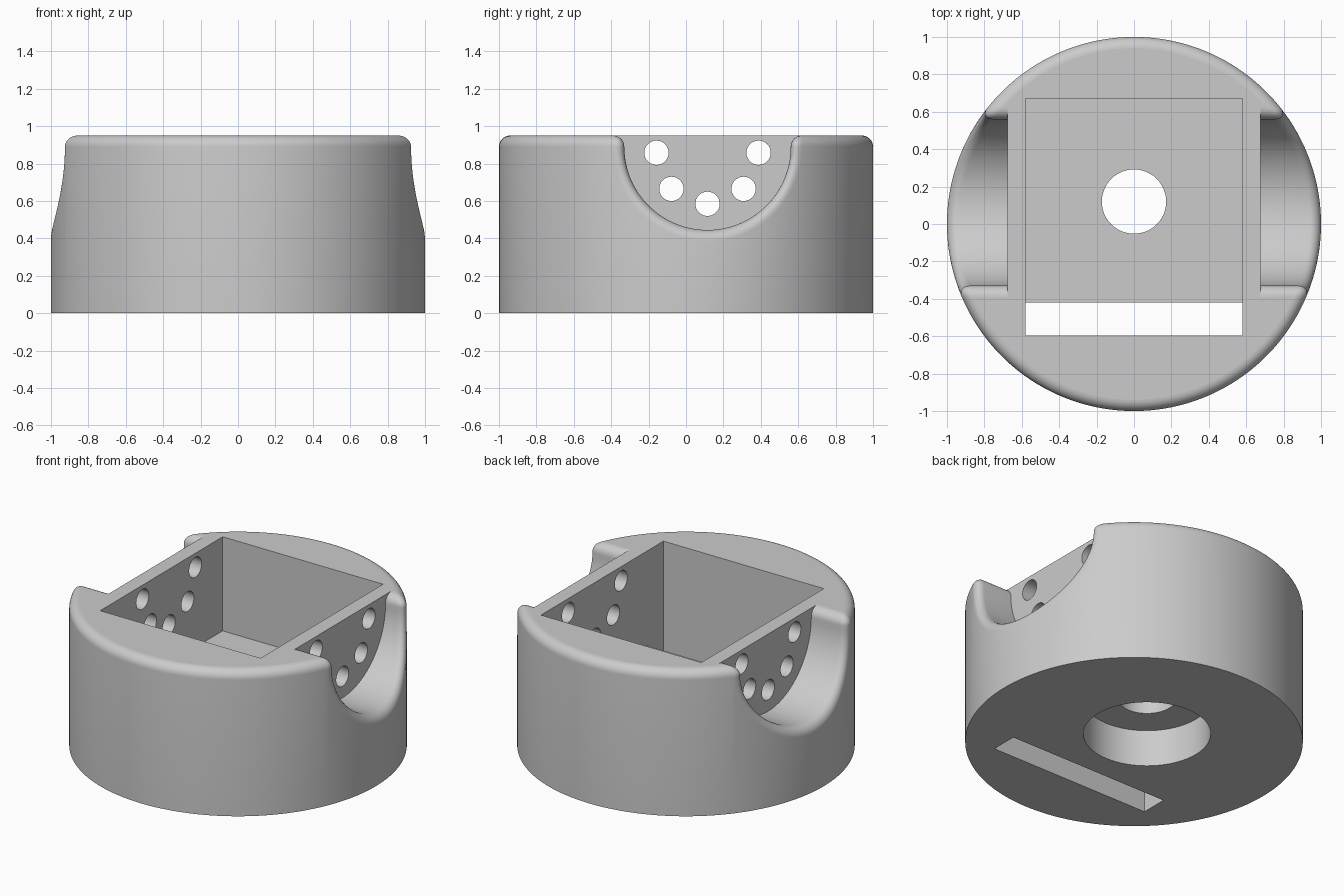
import bpy, bmesh, math
from mathutils import Matrix

if "Cube" in bpy.data.objects:
    bpy.data.objects.remove(bpy.data.objects["Cube"])

H, R = 0.95, 1.0            # body height and radius
FIL = 0.06                  # rim fillet radius
CY, CZ, CR = 0.115, 0.89, 0.445   # side scoop centre and radius
WALL_X = 0.675              # outer face of the pocket walls
STEPS = 8                   # fillet steps
ARC = 56                    # segments in the front and back arcs

grey = bpy.data.materials.new("grey plastic")
grey.diffuse_color = (0.6, 0.6, 0.6, 1)
grey.use_nodes = True
grey.node_tree.nodes["Principled BSDF"].inputs["Base Color"].default_value = grey.diffuse_color


def scoop_profile(b):
    """(y, z) points of the scoop edge, pushed into the body by b."""
    q, pts = FIL - b, []
    for i in range(9):
        a = math.pi / 2 * (1 - i / 8)
        pts.append((CY - CR - FIL + q * math.cos(a), CZ + q * math.sin(a)))
    for i in range(1, 48):
        a = math.pi * (1 + i / 48)
        pts.append((CY + (CR + b) * math.cos(a), CZ + (CR + b) * math.sin(a)))
    for i in range(9):
        a = math.pi - math.pi / 2 * i / 8
        pts.append((CY + CR + FIL + q * math.cos(a), CZ + q * math.sin(a)))
    return pts


def rim_loop(rho, b):
    """Closed rim loop on a cylinder of radius rho, sunk by b."""
    prof = scoop_profile(b)
    right = [(math.sqrt(rho * rho - y * y), y, z) for y, z in prof]
    a0 = math.asin(prof[-1][0] / rho)
    a1 = math.asin(prof[0][0] / rho)

    def arc(s, e):
        return [(rho * math.cos(s + (e - s) * i / ARC), rho * math.sin(s + (e - s) * i / ARC), H - b)
                for i in range(1, ARC)]
    left = [(-x, y, z) for x, y, z in reversed(right)]
    return right + arc(a0, math.pi - a0) + left + arc(-math.pi - a1, a1)


# Body: side wall, rolled rim, scoops and flat faces
bm = bmesh.new()
coords = [[(x, y, 0) for x, y, z in rim_loop(R, FIL)]]
for k in range(STEPS + 1):
    t = math.pi / 2 * k / STEPS
    coords.append(rim_loop(R - FIL * (1 - math.cos(t)), FIL * (1 - math.sin(t))))
loops = [[bm.verts.new(c) for c in loop] for loop in coords]
n = len(loops[0])
for lo, hi in zip(loops, loops[1:]):
    for i in range(n):
        j = (i + 1) % n
        bm.faces.new((lo[i], lo[j], hi[j], hi[i]))
bm.faces.new(loops[0])
rim, m = loops[-1], len(scoop_profile(0))
inner = []
for outer, x in ((rim[:m], WALL_X), (rim[m + ARC - 1:2 * m + ARC - 1], -WALL_X)):
    row = [bm.verts.new((x, v.co.y, v.co.z)) for v in outer]
    for i in range(m - 1):
        bm.faces.new((outer[i], outer[i + 1], row[i + 1], row[i]))
    bm.faces.new(row)
    inner.append(row)
back = rim[m - 1:m + ARC]
front = rim[2 * m + ARC - 2:] + [rim[0]]
bm.faces.new([inner[0][-1]] + back + [inner[1][0], inner[1][-1]] + front + [inner[0][0]])
bmesh.ops.remove_doubles(bm, verts=bm.verts, dist=1e-5)
bmesh.ops.recalc_face_normals(bm, faces=bm.faces)
mesh = bpy.data.meshes.new("holder_body")
bm.to_mesh(mesh)
bm.free()
body = bpy.data.objects.new("holder_body", mesh)
bpy.context.collection.objects.link(body)
mesh.materials.append(grey)


def cut(name, build):
    """Subtract a helper solid from the body."""
    cm = bmesh.new()
    build(cm)
    me = bpy.data.meshes.new(name)
    cm.to_mesh(me)
    cm.free()
    me.materials.append(grey)
    ob = bpy.data.objects.new(name, me)
    bpy.context.collection.objects.link(ob)
    ob.hide_render = True
    bpy.context.view_layer.objects.active = body
    mod = body.modifiers.new(name, 'BOOLEAN')
    mod.operation, mod.solver, mod.object = 'DIFFERENCE', 'EXACT', ob
    bpy.ops.object.modifier_apply(modifier=name)
    bpy.data.objects.remove(ob)


def box(x0, x1, y0, y1, z0, z1):
    mat = Matrix.Translation(((x0 + x1) / 2, (y0 + y1) / 2, (z0 + z1) / 2)) @ \
        Matrix.Diagonal((x1 - x0, y1 - y0, z1 - z0, 1))
    return lambda b: bmesh.ops.create_cube(b, size=1, matrix=mat)


def rod(r, length, mat, seg):
    return lambda b: bmesh.ops.create_cone(b, cap_ends=True, segments=seg, radius1=r,
                                           radius2=r, depth=length, matrix=mat)


# Square pocket, cable slot, centre hole with counterbore
cut("pocket", box(-0.58, 0.58, -0.595, 0.67, 0.335, 1.2))
cut("slot", box(-0.58, 0.58, -0.595, -0.42, -0.2, 0.6))
cut("counterbore", rod(0.377, 0.48, Matrix.Translation((0, 0.12, 0)), 64))
cut("centre_hole", rod(0.172, 0.6, Matrix.Translation((0, 0.12, 0.3)), 48))

# Five vent holes through both pocket walls
for i in range(5):
    a = math.pi * (1 + i / 4)
    pos = Matrix.Translation((0, CY + 0.273 * math.cos(a), 0.858 + 0.273 * math.sin(a)))
    cut("vent", rod(0.065, 1.44, pos @ Matrix.Rotation(math.pi / 2, 4, 'Y'), 32))

# Smooth curved faces, keep the flat ones flat
bpy.ops.object.select_all(action='DESELECT')
body.select_set(True)
bpy.context.view_layer.objects.active = body
bpy.ops.object.shade_smooth_by_angle(angle=math.radians(30))
for p in body.data.polygons:
    if abs(p.normal.z) > 0.9999 or abs(p.normal.x) > 0.9999 and abs(p.center.x) < 0.7:
        p.use_smooth = False
